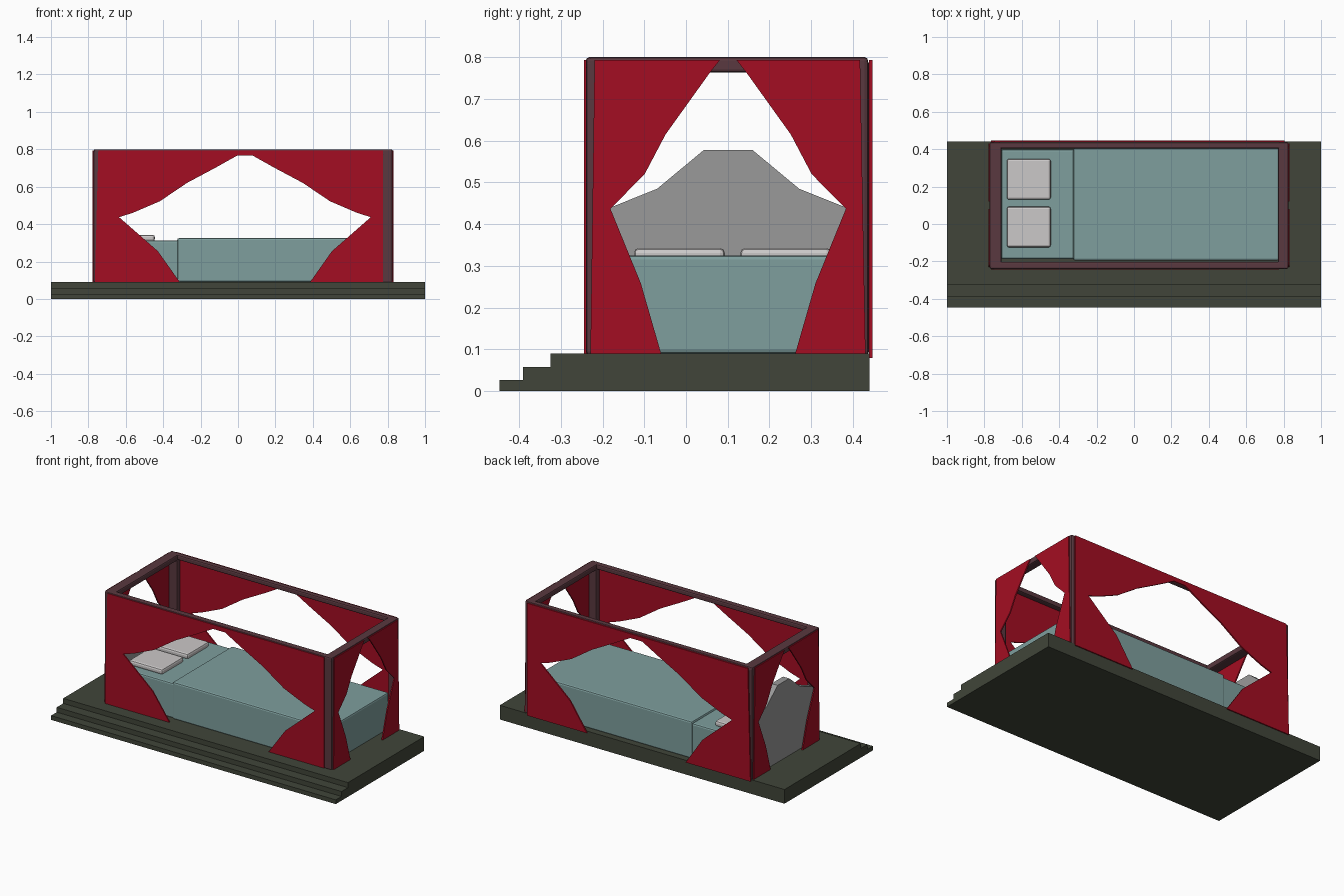
import bpy

if "Cube" in bpy.data.objects:
    bpy.data.objects.remove(bpy.data.objects["Cube"])


def material(name, r, g, b):
    m = bpy.data.materials.new(name)
    m.use_nodes = True
    m.diffuse_color = (r, g, b, 1)
    bsdf = m.node_tree.nodes["Principled BSDF"]
    bsdf.inputs["Base Color"].default_value = (r, g, b, 1)
    bsdf.inputs["Roughness"].default_value = 0.8
    return m


RED = material("red cloth", 0.37, 0.004, 0.016)
WOOD = material("dark wood", 0.10, 0.04, 0.05)
TEAL = material("teal bedding", 0.21, 0.345, 0.34)
GREEN = material("dark green stone", 0.052, 0.06, 0.041)
WHITE = material("pillow white", 0.60, 0.58, 0.58)
GREY = material("headboard grey", 0.32, 0.32, 0.32)


def mesh_object(name, verts, faces, mat):
    mesh = bpy.data.meshes.new(name)
    mesh.from_pydata(verts, [], faces)
    mesh.materials.append(mat)
    ob = bpy.data.objects.new(name, mesh)
    bpy.context.collection.objects.link(ob)
    return ob


def box(name, xs, ys, zs, mat, bevel=0, segments=2):
    verts = [(x, y, z) for x in xs for y in ys for z in zs]
    faces = [(0, 1, 3, 2), (4, 6, 7, 5), (0, 4, 5, 1),
             (2, 3, 7, 6), (0, 2, 6, 4), (1, 5, 7, 3)]
    ob = mesh_object(name, verts, faces, mat)
    if bevel:
        mod = ob.modifiers.new("soft edges", "BEVEL")
        mod.width = bevel
        mod.segments = segments
    return ob


def prism(name, outline, axis, start, end, mat):
    """Extrude a (horizontal, z) outline along axis x or y."""
    n = len(outline)
    place = (lambda a, z, d: (d, a, z)) if axis == "x" else (lambda a, z, d: (a, d, z))
    verts = [place(a, z, d) for d in (start, end) for a, z in outline]
    faces = [tuple(range(n))[::-1], tuple(range(n, 2 * n))]
    faces += [(i, (i + 1) % n, n + (i + 1) % n, n + i) for i in range(n)]
    ob = mesh_object(name, verts, faces, mat)
    # make all the faces point outwards
    import bmesh
    bm = bmesh.new()
    bm.from_mesh(ob.data)
    bmesh.ops.recalc_face_normals(bm, faces=bm.faces)
    bm.to_mesh(ob.data)
    bm.free()
    return ob


# Stepped platform
prism("stepped_platform",
      [(-0.447, 0), (0.44, 0), (0.44, 0.09), (-0.325, 0.09), (-0.325, 0.058),
       (-0.39, 0.058), (-0.39, 0.027), (-0.447, 0.027)], "x", -1, 1, GREEN)

# Mattress, blanket and pillows
box("mattress", (-0.71, -0.31), (-0.187, 0.398), (0.09, 0.312), TEAL, 0.01)
box("blanket", (-0.325, 0.775), (-0.195, 0.405), (0.09, 0.325), TEAL, 0.01)
for side, y in (("left", -0.125), ("right", 0.13)):
    box(side + "_pillow", (-0.68, -0.445), (y, y + 0.218), (0.308, 0.343), WHITE, 0.012)

# Headboard with a stepped peak, mirrored about the bed's middle
CY = 0.101
slope = [(0.31, 0.09), (0.31, 0.43), (0.282, 0.44), (0.17, 0.485), (0.058, 0.578)]
prism("headboard", [(CY + a, z) for a, z in slope] +
      [(CY - a, z) for a, z in reversed(slope)], "x", -0.755, -0.712, GREY)

# Canopy frame: four posts and four top rails
XS = ((-0.772, -0.708), (0.77, 0.826))
YS = ((-0.24, -0.2), (0.403, 0.438))
for xn, xs in zip(("head", "foot"), XS):
    for yn, ys in zip(("front", "back"), YS):
        box(f"{xn}_{yn}_post", xs, ys, (0.085, 0.795), WOOD, 0.01)
    box(xn + "_top_rail", xs, (-0.236, 0.436), (0.763, 0.8), WOOD, 0.008)
for yn, ys in zip(("front", "back"), YS):
    box(yn + "_top_rail", (-0.77, 0.825), (ys[0], ys[1] - 0.002), (0.768, 0.8), WOOD, 0.008)

# Tied-back curtains: inner edges as offsets from the middle of each opening
LONG = [(0, 0.766), (0.042, 0.766), (0.16, 0.70), (0.31, 0.62), (0.455, 0.522),
        (0.6, 0.46), (0.673, 0.437), (0.465, 0.255), (0.347, 0.09)]
SHORT = [(0.02, 0.793), (0.046, 0.76), (0.15, 0.615), (0.2, 0.52),
         (0.282, 0.437), (0.209, 0.258), (0.16, 0.09)]


def curtain(name, edge, middle, sign, outer_top, outer_low, axis, start, end, low=0.088):
    pts = [(middle + sign * a, z) for a, z in edge]
    pts[-1] = (pts[-1][0], low)
    pts += [(outer_low, low), (outer_top, 0.793), (pts[0][0], 0.793)]
    if edge[0][1] > 0.79:
        pts.pop()
    prism(name, pts, axis, start, end, RED)


CX = 0.037
for name, start, end, foot, low in (("front", -0.244, -0.236, 0.775, 0.088),
                                    ("back", 0.438, 0.447, 0.805, 0.08)):
    curtain(name + "_head_curtain", LONG, CX, -1, -0.747, -0.765, "y", start, end, low)
    curtain(name + "_foot_curtain", LONG, CX, 1, foot, foot, "y", start, end, low)
for name, start, end in (("head", -0.778, -0.77), ("foot", 0.824, 0.832)):
    curtain(name + "_end_front_curtain", SHORT, CY, -1, -0.219, -0.229, "x", start, end)
    curtain(name + "_end_back_curtain", SHORT, CY, 1, 0.417, 0.43, "x", start, end)
